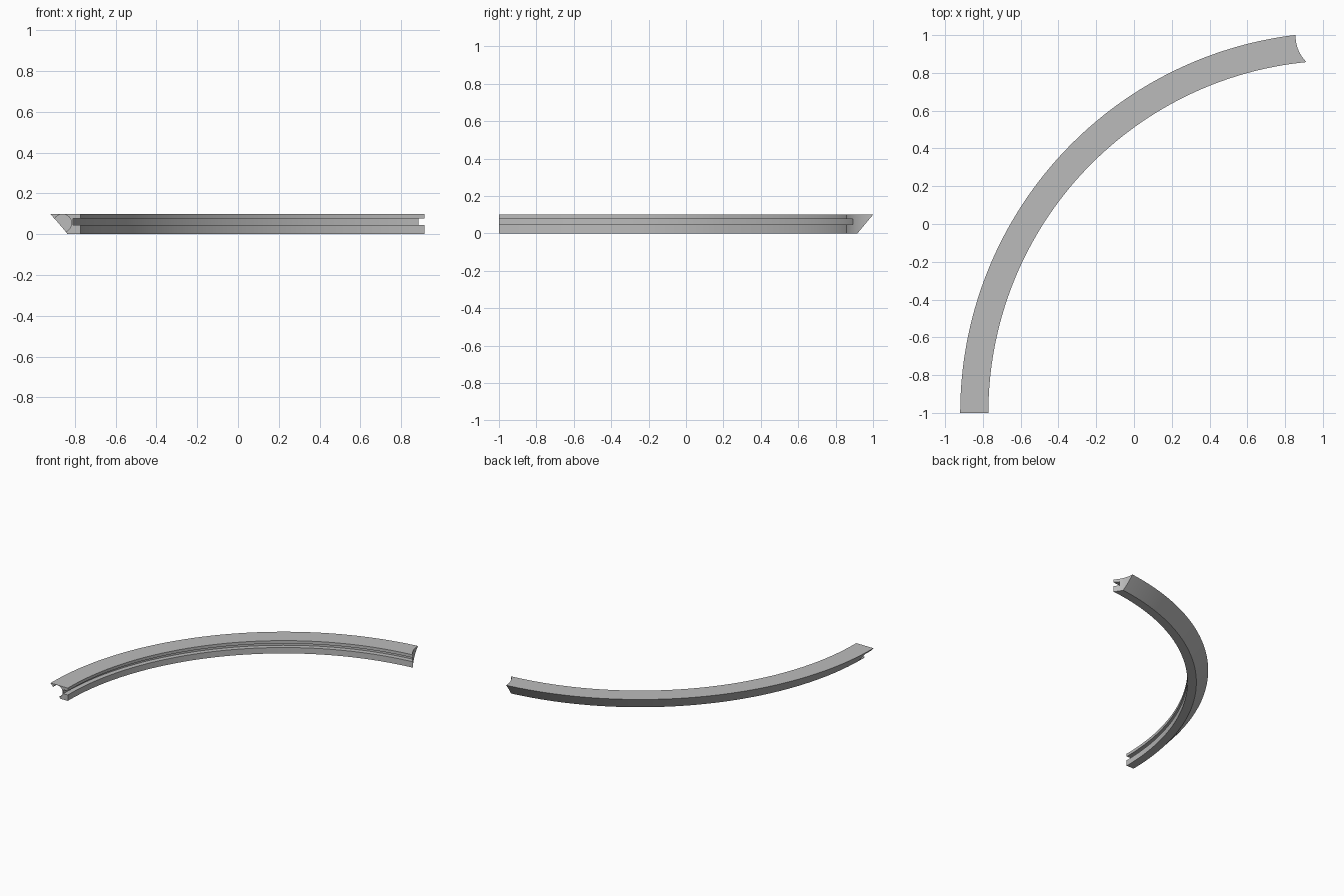
import bpy
import bmesh
from math import radians, cos, sin, pi

cube = bpy.data.objects.get("Cube")
if cube:
    bpy.data.objects.remove(cube, do_unlink=True)

CENTRE_X, CENTRE_Y = 1.095, -1.0
HEIGHT = 0.1
SEGMENTS = 96

grey = bpy.data.materials.new("plain grey")
grey.use_nodes = True
colour = (0.5, 0.5, 0.5, 1)
grey.diffuse_color = colour
grey.node_tree.nodes["Principled BSDF"].inputs["Base Color"].default_value = colour


def sweep(name, profile, start, end):
    """Sweep a closed (radius, height) profile around the arc centre."""
    bm = bmesh.new()
    rings = []
    for i in range(SEGMENTS + 1):
        a = radians(start + (end - start) * i / SEGMENTS)
        rings.append([bm.verts.new((CENTRE_X + r * cos(a), CENTRE_Y + r * sin(a), z))
                      for r, z in profile])
    n = len(profile)
    for a, b in zip(rings, rings[1:]):
        for j in range(n):
            k = (j + 1) % n
            bm.faces.new((a[j], a[k], b[k], b[j]))
    bm.faces.new(rings[0])
    bm.faces.new(rings[-1])
    bmesh.ops.recalc_face_normals(bm, faces=bm.faces)
    mesh = bpy.data.meshes.new(name)
    bm.to_mesh(mesh)
    bm.free()
    mesh.materials.append(grey)
    obj = bpy.data.objects.new(name, mesh)
    bpy.context.collection.objects.link(obj)
    return obj


def bore(target, radius, depth, location, rotation=(0, 0, 0)):
    """Cut a cylinder out of the target."""
    bpy.ops.mesh.primitive_cylinder_add(vertices=96, radius=radius, depth=depth,
                                        location=location, rotation=rotation)
    cutter = bpy.context.object
    cutter.hide_render = True
    cutter.data.materials.append(grey)
    cut = target.modifiers.new("bore", "BOOLEAN")
    cut.operation = "DIFFERENCE"
    cut.solver = "EXACT"
    cut.object = cutter
    bpy.ops.object.select_all(action="DESELECT")
    target.select_set(True)
    bpy.context.view_layer.objects.active = target
    bpy.ops.object.modifier_apply(modifier=cut.name)
    bpy.data.objects.remove(cutter, do_unlink=True)


# Curved rail: undercut outer side, slot along the inner side
inner, slot, foot, outer = 1.866, 1.904, 1.93, 2.015
slot_low, slot_high = 0.046, 0.077
rail = sweep("curved_rail", [
    (inner, 0), (foot, 0), (outer, HEIGHT), (inner, HEIGHT),
    (inner, slot_high), (slot, slot_high), (slot, slot_low), (inner, slot_low),
], 180, 95)

# Hollow rounded end, to fit against a round post
bore(rail, 0.2, 1, (1.055, 0.998, 0))

# Round blind socket in the straight end
socket_depth = 0.07
bore(rail, 0.044, 2 * socket_depth, (-0.86, CENTRE_Y, 0.054), (pi / 2, 0, 0))

bpy.ops.object.shade_smooth_by_angle(angle=radians(30))
